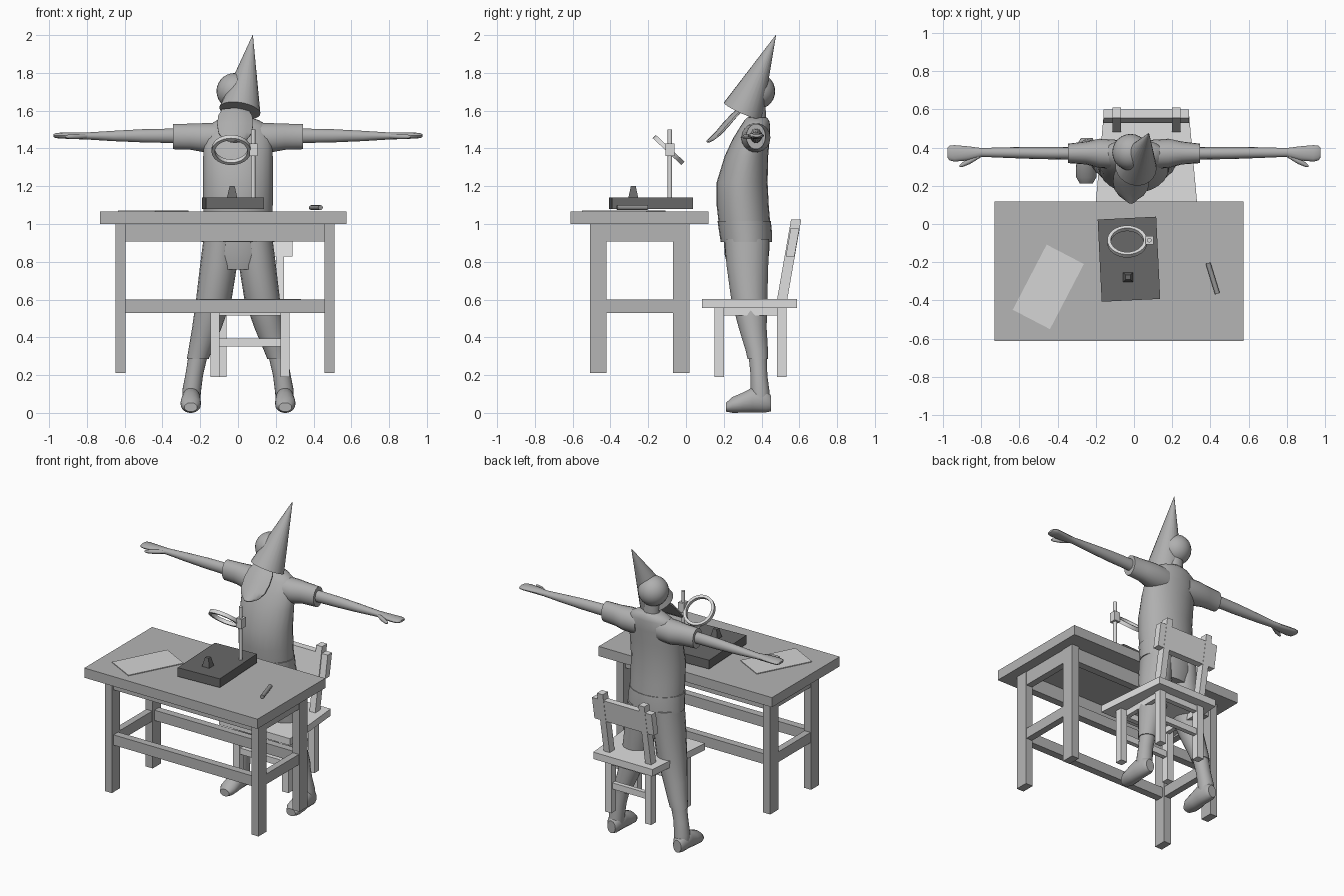
import bpy, bmesh, math
from mathutils import Vector, Matrix, Euler


def material(name, v):
    m = bpy.data.materials.new(name)
    m.diffuse_color = (v, v, v, 1)
    return m


TABLE = material("table grey", 0.46)
FIGURE = material("figure grey", 0.43)
CHAIR = material("chair light grey", 0.74)
DARK = material("dark grey", 0.14)
PAPER = material("paper grey", 0.66)
METAL = material("metal light grey", 0.70)
PEN = material("pen grey", 0.30)


def finish(name, bm, mat, smooth=False):
    bmesh.ops.recalc_face_normals(bm, faces=bm.faces)
    me = bpy.data.meshes.new(name)
    bm.to_mesh(me)
    bm.free()
    me.materials.append(mat)
    ob = bpy.data.objects.new(name, me)
    bpy.context.collection.objects.link(ob)
    if smooth:
        bpy.ops.object.select_all(action='DESELECT')
        ob.select_set(True)
        bpy.context.view_layer.objects.active = ob
        bpy.ops.object.shade_smooth_by_angle(angle=math.radians(40))
    return ob


def box(name, x0, x1, y0, y1, z0, z1, mat, rot=0.0, lean=0.0, taper=1.0):
    """Box from extents; rot turns about z, lean shifts y per unit z, taper scales the top."""
    bm = bmesh.new()
    bmesh.ops.create_cube(bm, size=1)
    c = Vector(((x0 + x1) / 2, (y0 + y1) / 2, (z0 + z1) / 2))
    R = Matrix.Rotation(math.radians(rot), 3, 'Z')
    for v in bm.verts:
        k = taper if v.co.z > 0 else 1
        p = Vector((v.co.x * (x1 - x0) * k, v.co.y * (y1 - y0) * k, v.co.z * (z1 - z0)))
        v.co = R @ p + c
        v.co.y += lean * (v.co.z - z0)
    return finish(name, bm, mat)


def loft(name, rings, mat, axis=2, n=18, cyclic=False, smooth=True):
    """Skin ellipses (cx, cy, cz, ra, rb) lying square to the given axis."""
    bm = bmesh.new()
    a, b = [(1, 2), (0, 2), (0, 1)][axis]
    loops = []
    for x, y, z, ra, rb in rings:
        loop = []
        for i in range(n):
            t = 2 * math.pi * i / n
            p = Vector((x, y, z))
            p[a] += ra * math.cos(t)
            p[b] += rb * math.sin(t)
            loop.append(bm.verts.new(p))
        loops.append(loop)
    pairs = list(zip(loops, loops[1:])) + ([(loops[-1], loops[0])] if cyclic else [])
    for p, q in pairs:
        for i in range(n):
            j = (i + 1) % n
            bm.faces.new((p[i], p[j], q[j], q[i]))
    if not cyclic:
        bm.faces.new(loops[0])
        bm.faces.new(loops[-1])
    return finish(name, bm, mat, smooth)


def rod(name, p, q, r1, r2, mat, n=12):
    p, q = Vector(p), Vector(q)
    bm = bmesh.new()
    M = Matrix.Translation((p + q) / 2) @ (q - p).to_track_quat('Z', 'Y').to_matrix().to_4x4()
    bmesh.ops.create_cone(bm, cap_ends=True, segments=n, radius1=r1, radius2=r2,
                          depth=(q - p).length, matrix=M)
    return finish(name, bm, mat, True)


# Table: top, legs, aprons and stretchers
box("table_top", -0.73, 0.575, -0.612, 0.118, 1.0, 1.066, TABLE)
for x in (-0.648, 0.457):
    for y in (-0.508, -0.068):
        box("table_leg", x, x + 0.053, y, y + 0.087, 0.21, 1.0, TABLE)
    for z0, z1 in ((0.907, 1.0), (0.53, 0.60)):
        box("table_side_rail", x + 0.004, x + 0.049, -0.43, -0.06, z0, z1, TABLE)
for y in (-0.49, -0.05):
    for z0, z1 in ((0.907, 1.0), (0.53, 0.60)):
        box("table_long_rail", -0.60, 0.46, y, y + 0.05, z0, z1, TABLE)

# Chair: tapered seat, legs, rails, leaning back
seat = box("seat", -0.203, 0.333, 0.085, 0.587, 0.555, 0.602, CHAIR)
for v in seat.data.vertices:
    if v.co.y > 0.3:
        v.co.x = 0.065 + (v.co.x - 0.065) * 0.83
for y in (0.152, 0.482):
    s = 0.0 if y < 0.3 else 0.035
    for x in (-0.145 + s, 0.225 - s):
        box("chair_leg", x, x + 0.048, y, y + 0.05, 0.19, 0.556, CHAIR)
    box("chair_apron", -0.12 + s, 0.25 - s, y + 0.008, y + 0.042, 0.515, 0.556, CHAIR)
    box("chair_stretcher", -0.12 + s, 0.25 - s, y + 0.01, y + 0.04, 0.352, 0.394, CHAIR)
for x in (-0.115, 0.20):
    box("chair_side_apron", x, x + 0.03, 0.18, 0.50, 0.515, 0.556, CHAIR)
for x in (-0.112, 0.2):
    box("back_post", x, x + 0.044, 0.482, 0.536, 0.60, 1.025, CHAIR, lean=0.175)
box("back_panel", -0.16, 0.288, 0.528, 0.574, 0.828, 0.98, CHAIR, lean=0.175)

# Desk items: base block, small peg, paper, pen
box("stand_base", -0.18, 0.127, -0.40, 0.031, 1.08, 1.14, DARK, rot=2.8)
box("peg", -0.058, -0.004, -0.305, -0.253, 1.14, 1.20, DARK, taper=0.5)
box("paper_sheet", -0.559, -0.339, -0.522, -0.137, 1.066, 1.071, PAPER, rot=-27.5)
rod("pen", (0.388, -0.205, 1.087), (0.437, -0.365, 1.087), 0.013, 0.013, PEN)

# Magnifier: pole, clamp and tilted open ring
rod("magnifier_pole", (0.08, -0.085, 1.13), (0.08, -0.085, 1.50), 0.012, 0.012, METAL)
box("magnifier_clamp", 0.06, 0.102, -0.108, -0.062, 1.36, 1.425, METAL)
ring = loft("magnifier_ring", [(0, 0, z, r, r) for r, z in
            ((0.104, -0.012), (0.104, 0.012), (0.086, 0.012), (0.086, -0.012))],
            METAL, n=32, cyclic=True)
ring.location = (-0.036, -0.092, 1.392)
ring.rotation_euler = Euler((math.radians(-43), 0, 0))

# Torso, shirt hem and neck
loft("torso", [(0, 0.312, 0.98, 0.182, 0.136), (0, 0.30, 1.10, 0.184, 0.138),
               (0, 0.297, 1.22, 0.184, 0.135), (0, 0.32, 1.36, 0.184, 0.115),
               (0, 0.345, 1.45, 0.182, 0.098), (0, 0.368, 1.52, 0.16, 0.078),
               (0, 0.375, 1.55, 0.11, 0.065), (0, 0.375, 1.565, 0.06, 0.05)], FIGURE, n=24)
loft("shirt_hem", [(0, 0.32, 0.905, 0.192, 0.136), (0, 0.315, 0.96, 0.19, 0.14),
                   (0, 0.308, 1.015, 0.188, 0.141)], FIGURE, n=24)
loft("neck", [(-0.005, 0.377, 1.54, 0.055, 0.047), (-0.015, 0.377, 1.65, 0.05, 0.045)], FIGURE)
loft("hips", [(0, 0.322, 0.93, 0.18, 0.122), (0, 0.322, 0.84, 0.186, 0.118),
              (0, 0.325, 0.76, 0.15, 0.10)], FIGURE, n=24)

# Mirrored limbs
for s in (-1, 1):
    def mir(rings):
        return [(s * r[0],) + tuple(r[1:]) for r in rings]

    loft("sleeve", mir([(0.08, 0.365, 1.457, 0.075, 0.08), (0.18, 0.37, 1.457, 0.077, 0.078),
                        (0.25, 0.372, 1.462, 0.06, 0.07), (0.345, 0.37, 1.463, 0.051, 0.068)],
                       ), FIGURE, axis=0)
    loft("arm", mir([(0.30, 0.37, 1.467, 0.033, 0.04), (0.50, 0.372, 1.467, 0.032, 0.036),
                     (0.66, 0.374, 1.466, 0.028, 0.028), (0.80, 0.375, 1.466, 0.023, 0.019),
                     (0.87, 0.37, 1.467, 0.037, 0.018), (0.94, 0.37, 1.468, 0.043, 0.016),
                     (0.967, 0.372, 1.468, 0.039, 0.013), (0.978, 0.374, 1.468, 0.025, 0.007)]),
         FIGURE, axis=0, n=14)
    loft("thumb", mir([(0.80, 0.365, 1.465, 0.014, 0.012), (0.86, 0.33, 1.463, 0.016, 0.014),
                       (0.90, 0.31, 1.462, 0.012, 0.011), (0.915, 0.303, 1.462, 0.005, 0.005)]),
         FIGURE, axis=0, n=10)
    loft("trouser_leg", mir([(0.093, 0.322, 0.92, 0.09, 0.12), (0.103, 0.325, 0.78, 0.098, 0.112),
                             (0.128, 0.335, 0.60, 0.094, 0.097), (0.165, 0.353, 0.45, 0.078, 0.075),
                             (0.20, 0.375, 0.33, 0.063, 0.06), (0.213, 0.38, 0.285, 0.058, 0.055)]),
         FIGURE)
    loft("boot_shaft", mir([(0.21, 0.38, 0.31, 0.051, 0.05), (0.232, 0.386, 0.20, 0.047, 0.045),
                            (0.245, 0.392, 0.12, 0.05, 0.05), (0.248, 0.395, 0.05, 0.046, 0.05)]),
         FIGURE)
    loft("boot_foot", mir([(0.248, 0.45, 0.05, 0.03, 0.042), (0.248, 0.425, 0.062, 0.046, 0.06),
                           (0.248, 0.35, 0.068, 0.05, 0.066), (0.25, 0.30, 0.054, 0.054, 0.054),
                           (0.25, 0.245, 0.042, 0.053, 0.042), (0.25, 0.212, 0.03, 0.034, 0.024)]),
         FIGURE, axis=1)

# Head, pointed hat and curved beard
bm = bmesh.new()
bmesh.ops.create_uvsphere(bm, u_segments=24, v_segments=14, radius=0.096,
                          matrix=Matrix.Translation((-0.018, 0.376, 1.703)))
finish("head", bm, FIGURE, True)
rod("pointed_hat", (0.01, 0.302, 1.60), (0.078, 0.476, 2.0), 0.11, 0.001, FIGURE, n=24)

bm = bmesh.new()
rows = []
for y, z, w, t in ((0.285, 1.605, 0.07, 0.012), (0.25, 1.57, 0.09, 0.016), (0.21, 1.525, 0.095, 0.018),
                   (0.17, 1.48, 0.088, 0.016), (0.135, 1.45, 0.064, 0.012), (0.11, 1.434, 0.028, 0.006)):
    row = []
    for side in (1, -1):
        for k in range(7):
            u = (k / 3 - 1) * side
            off = side * t * math.sqrt(max(0.08, 1 - u * u))
            row.append(bm.verts.new((-0.015 + u * w, y - off * 0.7 + 0.015 * u * u, z + off * 0.7)))
    rows.append(row)
for p, q in zip(rows, rows[1:]):
    for i in range(14):
        j = (i + 1) % 14
        bm.faces.new((p[i], p[j], q[j], q[i]))
bm.faces.new(rows[0])
bm.faces.new(rows[-1])
finish("beard", bm, FIGURE, True)
